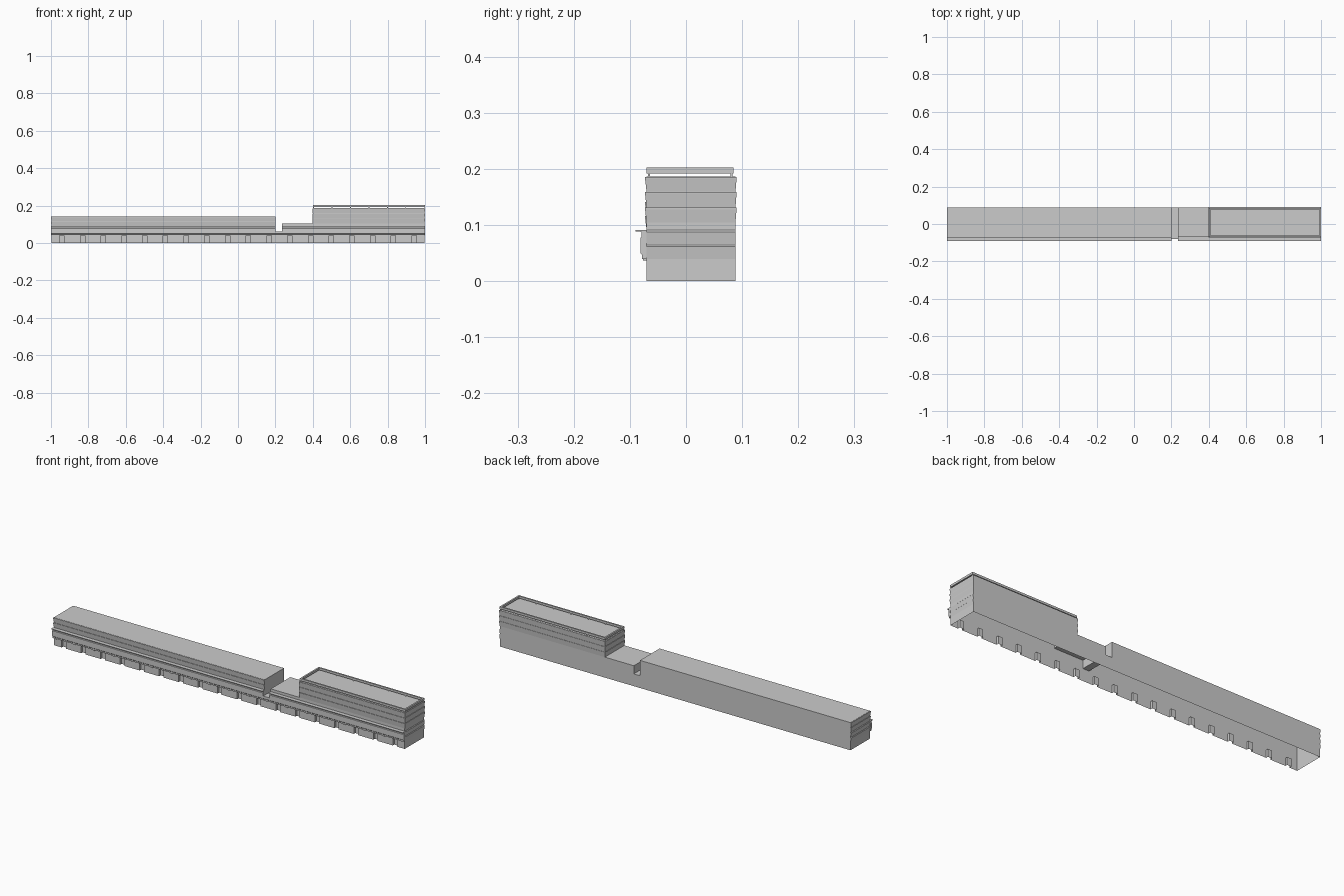
import bpy, bmesh

cube = bpy.data.objects.get("Cube")
if cube:
    bpy.data.objects.remove(cube, do_unlink=True)

GREY = (0.6, 0.6, 0.6, 1)
mat = bpy.data.materials.new("plain grey")
mat.use_nodes = True
mat.diffuse_color = GREY
mat.node_tree.nodes["Principled BSDF"].inputs["Base Color"].default_value = GREY

FRONT, BACK = -0.07, 0.088
SHOP_TOP = 0.04
END = 0.997


def finish(name, bm, fix_normals=True):
    if fix_normals:
        bmesh.ops.recalc_face_normals(bm, faces=bm.faces)
    mesh = bpy.data.meshes.new(name)
    bm.to_mesh(mesh)
    bm.free()
    mesh.materials.append(mat)
    obj = bpy.data.objects.new(name, mesh)
    bpy.context.collection.objects.link(obj)
    return obj


def extrude_profile(bm, points, offset):
    """Solid made by sweeping a closed profile along an offset."""
    face = bm.faces.new([bm.verts.new(p) for p in points])
    new = bmesh.ops.extrude_face_region(bm, geom=[face], use_keep_orig=True)["geom"]
    bmesh.ops.translate(bm, vec=offset, verts=[v for v in new if isinstance(v, bmesh.types.BMVert)])


def add_box(bm, x0, x1, y0, y1, z0, z1):
    extrude_profile(bm, [(x0, y0, z0), (x1, y0, z0), (x1, y1, z0), (x0, y1, z0)], (0, 0, z1 - z0))


# Hollow stepped shell, open underneath and behind the shopfronts
outline = [(-END, 0), (END, 0), (END, 0.187), (0.4, 0.187), (0.4, 0.105),
           (0.235, 0.105), (0.235, 0.063), (0.2, 0.063), (0.2, 0.142), (-END, 0.142)]
bm = bmesh.new()
extrude_profile(bm, [(x, FRONT, z) for x, z in outline], (0, BACK - FRONT, 0))
bmesh.ops.recalc_face_normals(bm, faces=bm.faces)
bmesh.ops.bisect_plane(bm, geom=bm.verts[:] + bm.edges[:] + bm.faces[:],
                       plane_co=(0, 0, SHOP_TOP), plane_no=(0, 0, 1))
gone = []
for f in bm.faces:
    c = f.calc_center_median()
    if f.normal.z < -0.9 or (f.normal.y < -0.9 and c.z < SHOP_TOP):
        gone.append(f)
bmesh.ops.delete(bm, geom=gone, context='FACES')
finish("building_shell", bm, False)

# Shopfront wall with a recessed doorway in every bay
BAYS = 18
pitch = 2 * END / BAYS
path = [(-END, FRONT)]
for i in range(BAYS):
    x = -END + (i + 0.5) * pitch
    path += [(x - 0.012, FRONT), (x - 0.012, FRONT + 0.012),
             (x + 0.012, FRONT + 0.012), (x + 0.012, FRONT)]
path.append((END, FRONT))
bm = bmesh.new()
low = [bm.verts.new((x, y, 0)) for x, y in path]
high = [bm.verts.new((x, y, SHOP_TOP)) for x, y in path]
for i in range(len(path) - 1):
    bm.faces.new((low[i], low[i + 1], high[i + 1], high[i]))
for i in range(BAYS):
    bm.faces.new(high[4 * i + 1:4 * i + 5])
finish("shopfront_wall", bm, False)

# Fascia and thin cornice, interrupted above the narrow passage
fascia = [(FRONT, 0.04), (-0.078, 0.04), (-0.078, 0.047), (-0.081, 0.05), (-0.081, 0.063)]
cornice = [(-0.081, 0.078), (-0.079, 0.08), (-0.079, 0.088), (-0.09, 0.089), (-0.09, 0.091), (FRONT, 0.091)]
bm = bmesh.new()
for x0, x1, profile in ((-1, 0.2, fascia + cornice),
                        (0.2, 0.235, fascia + [(FRONT, 0.063)]),
                        (0.235, 1, fascia + cornice)):
    extrude_profile(bm, [(x0, y, z) for y, z in profile], (x1 - x0, 0, 0))
finish("fascia_and_cornice", bm)

# Small brackets under the fascia
bm = bmesh.new()
for i in range(BAYS + 1):
    x = -END + 0.01 + i * (2 * END - 0.02) / BAYS
    add_box(bm, x - 0.007, x + 0.007, -0.077, FRONT, 0.037, 0.041)
finish("shop_brackets", bm)


def siding(name, x0, x1, levels, sides):
    """Storey bands leaning slightly outward; sides picks the walls they cover."""
    lean = 0.003
    bm = bmesh.new()
    for z0, z1 in zip(levels, levels[1:]):
        def ring(d, z):
            l, r = ("left" in sides) * d, ("right" in sides) * d
            b = d * 0.7 if "back" in sides else -0.001
            return [(x0 - l, FRONT - d, z), (x1 + r, FRONT - d, z),
                    (x1 + r, BACK + b, z), (x0 - l, BACK + b, z)]
        rings = [[bm.verts.new(p) for p in ring(d, z)]
                 for d, z in ((0.0003, z0), (lean, z1 - 0.004), (lean, z1 - 0.001), (0.0003, z1 - 0.001))]
        for a, b in zip(rings, rings[1:]):
            for i in range(4):
                j = (i + 1) % 4
                bm.faces.new((a[i], a[j], b[j], b[i]))
    finish(name, bm, False)


siding("tower_storeys", 0.4, END, (0.105, 0.132, 0.16, 0.187), ("left", "right", "back"))
siding("long_block_storeys", -END, 0.2, (0.092, 0.117, 0.142), ("left",))

# Lower storey bands on the two end walls
bm = bmesh.new()
for side in (-1, 1):
    for z0, z1 in ((0.04, 0.066), (0.066, 0.092)):
        pts = [(side * END, FRONT, z0), (side, FRONT, z1 - 0.004), (side * END, FRONT, z1 - 0.001)]
        extrude_profile(bm, pts, (0, BACK - FRONT, 0))
finish("end_wall_bands", bm)

# Raised roof rail on corner and intermediate posts
X0, X1, Y0, Y1, W = 0.4, 1.0, -0.07, 0.085, 0.008
bm = bmesh.new()
for y in (Y0, Y1 - W):
    add_box(bm, X0, X1, y, y + W, 0.192, 0.203)
for x in (X0, X1 - W):
    add_box(bm, x, x + W, Y0 + W, Y1 - W, 0.192, 0.203)
finish("roof_rail", bm)

bm = bmesh.new()
for i in range(7):
    x = X0 + 0.002 + i * (X1 - X0 - 0.008) / 6
    for y in (Y0 + 0.002, Y1 - 0.006):
        add_box(bm, x, x + 0.004, y, y + 0.004, 0.187, 0.192)
finish("rail_posts", bm)
